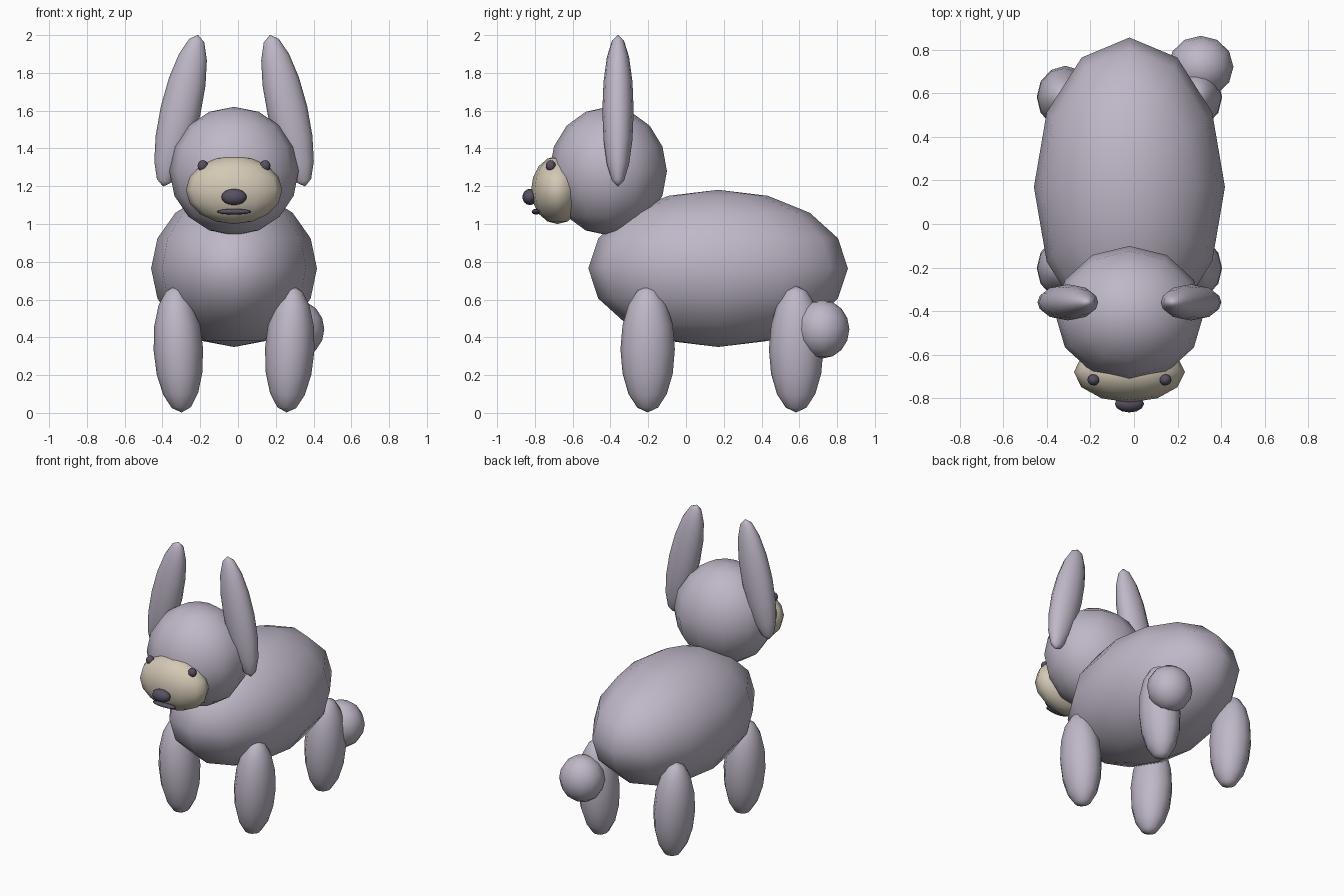
import bpy
import math

if "Cube" in bpy.data.objects:
    bpy.data.objects.remove(bpy.data.objects["Cube"])


def material(name, rgb):
    m = bpy.data.materials.new(name)
    m.diffuse_color = (*rgb, 1.0)
    m.use_nodes = True
    m.node_tree.nodes["Principled BSDF"].inputs["Base Color"].default_value = m.diffuse_color
    return m


FUR = material("mauve_grey_fur", (0.52, 0.475, 0.57))
CREAM = material("cream_muzzle", (0.65, 0.58, 0.46))
DARK = material("dark_plum", (0.095, 0.08, 0.12))
MID = -0.021  # x of the body's middle plane; the tail sticks out to one side


def ball(name, loc, radii, mat, tilt=(0, 0, 0)):
    """Smooth low-poly ellipsoid with its poles along z before tilting."""
    bpy.ops.mesh.primitive_uv_sphere_add(
        segments=12, ring_count=8, radius=1, location=loc,
        rotation=[math.radians(a) for a in tilt])
    ob = bpy.context.object
    ob.name = name
    ob.scale = radii
    ob.data.materials.append(mat)
    bpy.ops.object.shade_smooth()
    return ob


# Body and head
ball("body", (MID, 0.17, 0.765), (0.439, 0.687, 0.416), FUR)
ball("head", (MID, -0.412, 1.28), (0.342, 0.311, 0.34), FUR)

# Face
ball("muzzle", (MID, -0.68, 1.18), (0.255, 0.14, 0.18), CREAM)
ball("nose", (MID, -0.826, 1.143), (0.067, 0.04, 0.043), DARK)
ball("mouth", (MID, -0.793, 1.065), (0.09, 0.024, 0.015), DARK)

# Paired parts
for side, label in ((-1, "left"), (1, "right")):
    ball(f"{label}_eye", (MID + side * 0.165, -0.716, 1.308),
         (0.028, 0.026, 0.03), DARK)
    ball(f"{label}_ear", (MID + side * 0.283, -0.36, 1.6),
         (0.107, 0.083, 0.412), FUR, (0, -side * 13, 0))
    for place, y in (("front", -0.203), ("back", 0.583)):
        ball(f"{place}_{label}_leg", (MID + side * 0.295, y, 0.337),
             (0.131, 0.144, 0.335), FUR, (0, side * 3, 0))

# Tail
ball("tail", (0.307, 0.722, 0.443), (0.15, 0.143, 0.155), FUR)
